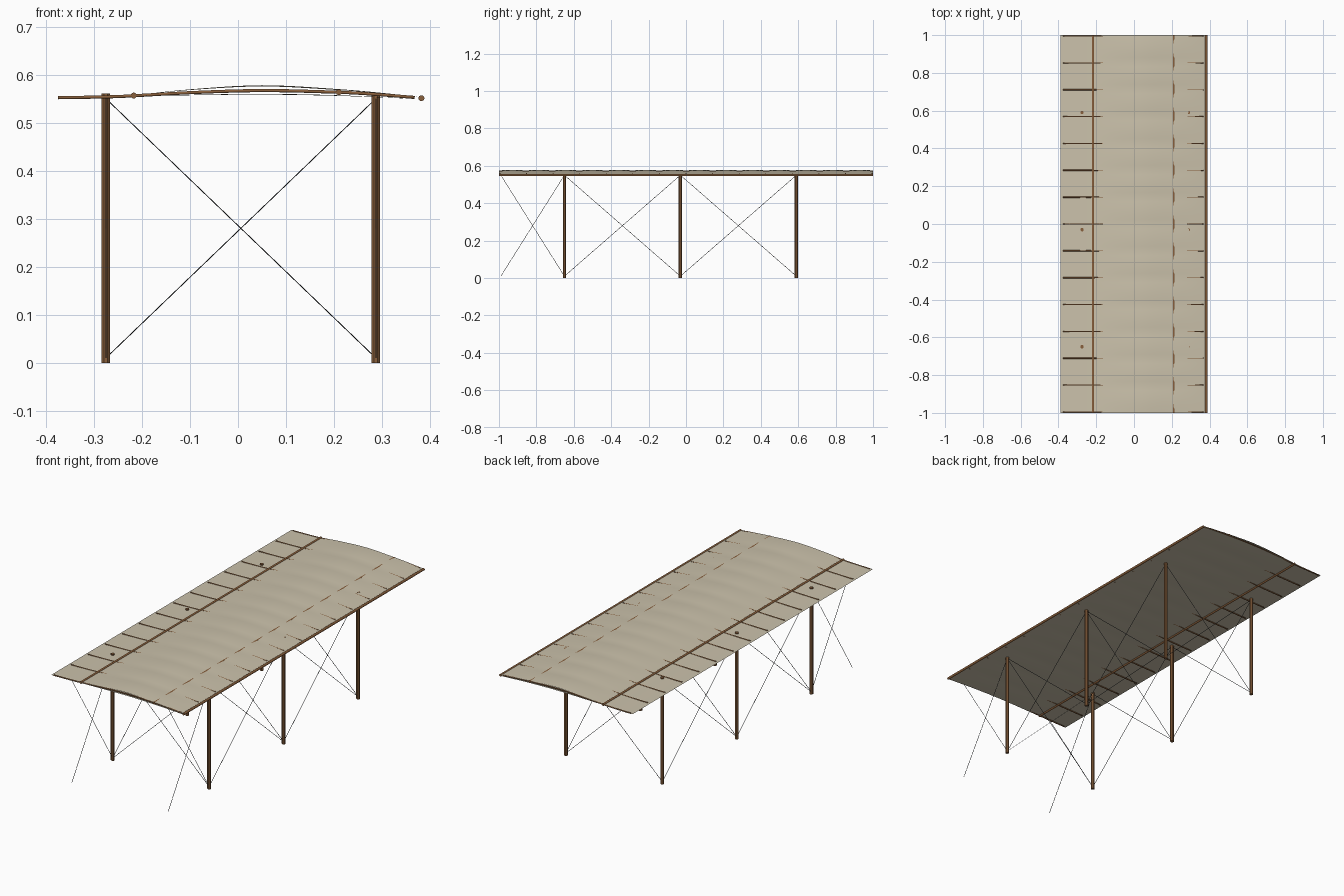
import bpy, bmesh, math
from mathutils import Vector

if "Cube" in bpy.data.objects:
    bpy.data.objects.remove(bpy.data.objects["Cube"])


def material(name, rgb):
    m = bpy.data.materials.new(name)
    m.diffuse_color = (*rgb, 1)
    m.use_nodes = True
    m.node_tree.nodes["Principled BSDF"].inputs["Base Color"].default_value = m.diffuse_color
    return m


CLOTH = material("cream cloth", (0.60, 0.54, 0.41))
WOOD = material("brown wood", (0.25, 0.115, 0.045))
WIRE = material("dark wire", (0.03, 0.035, 0.04))

BAYS = 14
RIB_Y = [-0.995 + i * 1.99 / BAYS for i in range(BAYS + 1)]
POST_Y = (-0.65, -0.03, 0.59)
LEFT, RIGHT = -0.275, 0.287

# Cross-section curves (x, z)
UPPER = [(-0.388, 0.552), (-0.30, 0.5545), (-0.217, 0.5575), (-0.1, 0.568),
         (0.05, 0.5755), (0.2, 0.5685), (0.3, 0.561), (0.382, 0.553)]
LOWER = [(-0.217, 0.5555), (-0.1, 0.558), (0.05, 0.560), (0.21, 0.557), (0.382, 0.549)]
RIB = [(-0.375, 0.552), (-0.275, 0.5537), (-0.217, 0.556), (-0.1, 0.5625),
       (0.05, 0.567), (0.21, 0.5633), (0.287, 0.559), (0.368, 0.5525)]


def smooth_curve(points, steps=5):
    """Catmull-Rom curve through the points."""
    p = [Vector(q) for q in points]
    p = [2 * p[0] - p[1]] + p + [2 * p[-1] - p[-2]]
    out = []
    for i in range(1, len(p) - 2):
        a, b, c, d = p[i - 1:i + 3]
        for s in range(steps):
            t = s / steps
            out.append(0.5 * (2 * b + (c - a) * t + (2 * a - 5 * b + 4 * c - d) * t * t
                              + (3 * b - a - 3 * c + d) * t ** 3))
    return out + [p[-2]]


def finish(name, bm, mat, smooth=False):
    mesh = bpy.data.meshes.new(name)
    bm.to_mesh(mesh)
    bm.free()
    mesh.materials.append(mat)
    for f in mesh.polygons:
        f.use_smooth = smooth
    ob = bpy.data.objects.new(name, mesh)
    bpy.context.collection.objects.link(ob)
    return ob


def sweep(bm, path, radius, sides):
    """Closed round tube along a path."""
    path = [Vector(p) for p in path]
    rings = []
    for i, p in enumerate(path):
        d = (path[min(i + 1, len(path) - 1)] - path[max(i - 1, 0)]).normalized()
        u = d.cross(Vector((0, 1, 0)) if abs(d.y) < 0.9 else Vector((0, 0, 1))).normalized()
        v = d.cross(u)
        rings.append([bm.verts.new(p + radius * (u * math.cos(a) + v * math.sin(a)))
                      for a in ((k + 0.5) * math.tau / sides for k in range(sides))])
    for a, b in zip(rings, rings[1:]):
        for k in range(sides):
            n = (k + 1) % sides
            bm.faces.new((a[k], a[n], b[n], b[k]))
    bm.faces.new(rings[0][::-1])
    bm.faces.new(rings[-1])


def tubes(name, paths, radius, sides, mat, smooth=False):
    bm = bmesh.new()
    for path in paths:
        sweep(bm, path, radius, sides)
    return finish(name, bm, mat, smooth)


def sheet(name, profile, puff, flip):
    """Cloth stretched over the ribs, puffed a little between them."""
    bm = bmesh.new()
    section = smooth_curve(profile)
    x0, x1 = -0.217, 0.382
    rows = []
    for j in range(BAYS * 6 + 1):
        wave = abs(math.sin(math.pi * j / 6))
        row = []
        for x, z in section:
            t = min(max((x - x0) / (x1 - x0), 0), 1)
            row.append(bm.verts.new((x, -1 + j / (BAYS * 3),
                                     z + puff * wave * math.sin(math.pi * t))))
        rows.append(row)
    for a, b in zip(rows, rows[1:]):
        for i in range(len(a) - 1):
            face = (a[i], a[i + 1], b[i + 1], b[i])
            bm.faces.new(face[::-1] if flip else face)
    return finish(name, bm, CLOTH, True)


# Cloth skins
sheet("upper_cloth", UPPER, 0.0025, False)
sheet("lower_cloth", LOWER, -0.0015, True)

# Curved ribs across the roof
rib = smooth_curve(RIB, 3)
tubes("ribs", [[(x, y, z) for x, z in rib] for y in RIB_Y], 0.0035, 8, WOOD, True)

# Long poles running the full length
for name, x, z in (("rear_pole", -0.217, 0.5565), ("middle_pole", 0.21, 0.5635),
                   ("front_pole", 0.382, 0.551)):
    pole = tubes(name, [[(x, -1, z), (x, 1, z)]], 0.0062, 12, WOOD)

# Posts
for side, x, top in (("left", LEFT, 0.561), ("right", RIGHT, 0.5625)):
    tubes(side + "_posts", [[(x, y, 0), (x, y, top)] for y in POST_Y], 0.0095, 8, WOOD)

# Crossed bracing wires along each side and across each pair of posts
LOW, HIGH = 0.01, 0.55
stations = (-0.99,) + POST_Y
side_wires = [[(x, a, z), (x, b, LOW + HIGH - z)]
              for x in (LEFT, RIGHT) for a, b in zip(stations, stations[1:])
              for z in (LOW, HIGH)]
cross_wires = [[(LEFT, y, z), (RIGHT, y, LOW + HIGH - z)]
               for y in POST_Y for z in (LOW, HIGH)]
tubes("side_wires", side_wires, 0.0011, 6, WIRE, True)
tubes("cross_wires", cross_wires, 0.0011, 6, WIRE, True)
